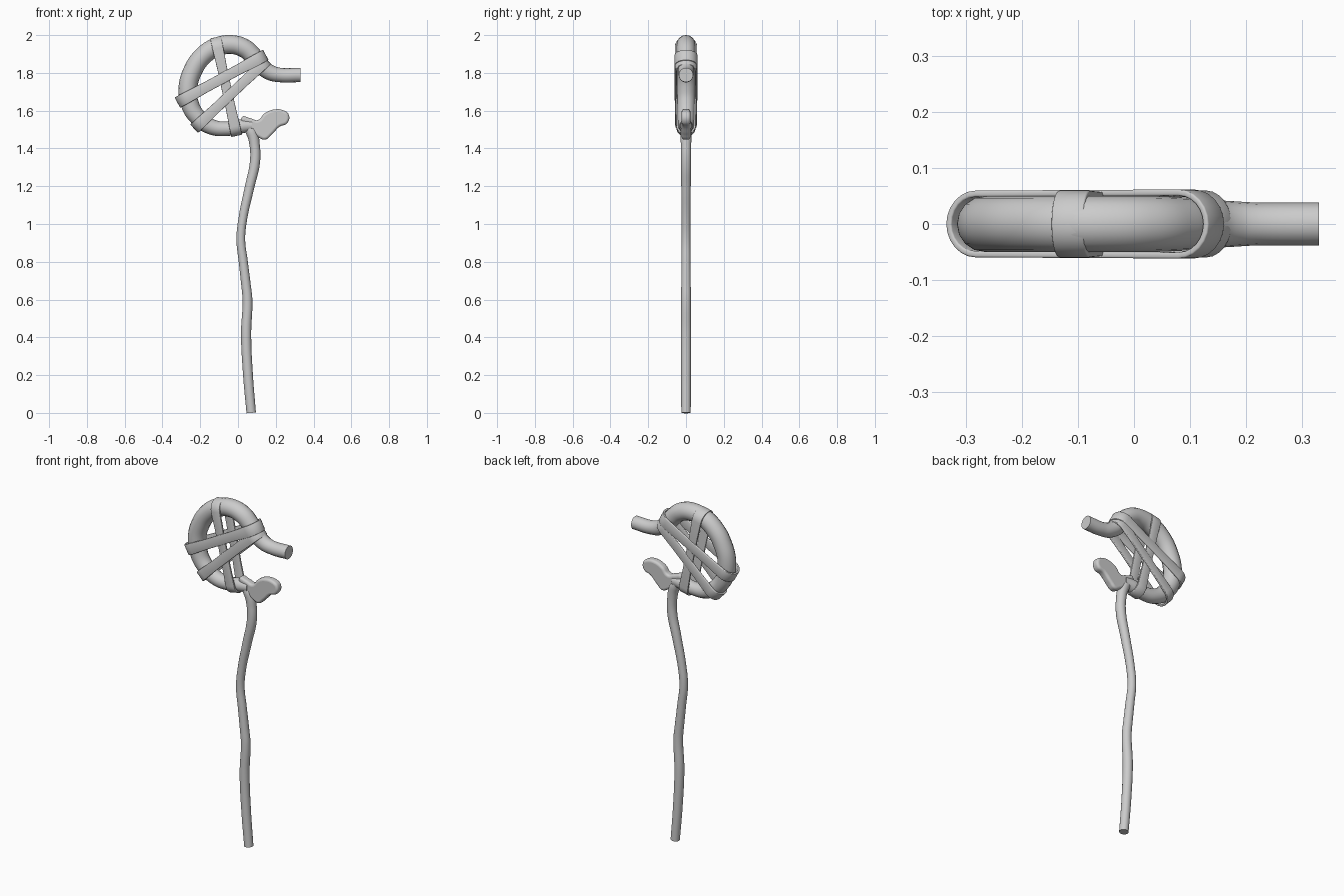
import bpy, bmesh, math
from mathutils import Vector

if "Cube" in bpy.data.objects:
    bpy.data.objects.remove(bpy.data.objects["Cube"])


def finish(ob, angle=40):
    # turn curves into meshes and smooth them
    bpy.ops.object.select_all(action='DESELECT')
    bpy.context.view_layer.objects.active = ob
    ob.select_set(True)
    if ob.type == 'CURVE':
        bpy.ops.object.convert(target='MESH')
    bpy.ops.object.shade_smooth_by_angle(angle=math.radians(angle))


def add_spline(cu, pts, cyclic=False):
    sp = cu.splines.new('BEZIER')
    sp.bezier_points.add(len(pts) - 1)
    sp.use_cyclic_u = cyclic
    for bp, (co, r) in zip(sp.bezier_points, pts):
        bp.co = co
        bp.radius = r
        bp.handle_left_type = bp.handle_right_type = 'AUTO'
    sp.resolution_u = 8


def tube(name, pts):
    # round tube through (x, z, radius) points
    cu = bpy.data.curves.new(name, 'CURVE')
    cu.dimensions = '3D'
    cu.bevel_depth = 1.0
    cu.bevel_resolution = 6
    cu.use_fill_caps = True
    add_spline(cu, [((x, 0, z), r) for x, z, r in pts])
    ob = bpy.data.objects.new(name, cu)
    bpy.context.collection.objects.link(ob)
    finish(ob)


def strap(name, a, b, ra, rb, width, thick=0.011):
    # flat band looped around the ring between outer end points a and b
    A, B = Vector((a[0], 0, a[1])), Vector((b[0], 0, b[1]))
    d = (B - A).normalized()
    Y = Vector((0, 1, 0))
    w = d.cross(Y)
    n = 12
    path = []
    for end, r, s in ((A, ra, -1), (B, rb, 1)):
        c = end - d * s * r
        for i in range(n + 1):
            t = math.pi * i / n - math.pi / 2
            path.append((c + d * s * r * math.cos(t) + Y * s * -r * math.sin(t), 1.0))
        # narrower mid-span on the free side
        o, ro = (B, rb) if s < 0 else (A, ra)
        side = -1 if s < 0 else 1
        p0, p1 = path[-1][0], o + d * s * ro
        y0, y1 = p0.y, math.copysign(ro, p0.y)
        for f in (0.25, 0.5, 0.75):
            p = p0.lerp(p1, f)
            p.y = y0 + (y1 - y0) * f
            path.append((p, 0.9))
    bm = bmesh.new()
    rows = [[bm.verts.new(p + w * width * k * u) for k in (-0.5, 0, 0.5)] for p, u in path]
    for i in range(len(rows)):
        r0, r1 = rows[i], rows[(i + 1) % len(rows)]
        for j in range(2):
            bm.faces.new((r0[j], r0[j + 1], r1[j + 1], r1[j]))
    bmesh.ops.recalc_face_normals(bm, faces=bm.faces)
    me = bpy.data.meshes.new(name)
    bm.to_mesh(me)
    bm.free()
    ob = bpy.data.objects.new(name, me)
    bpy.context.collection.objects.link(ob)
    mod = ob.modifiers.new('thickness', 'SOLIDIFY')
    mod.thickness = thick
    mod.offset = 0
    bev = ob.modifiers.new('soft_edge', 'BEVEL')
    bev.width = 0.003
    bev.segments = 2
    finish(ob)


# crooked staff
tube('staff', [(0.07, 0, 0.025), (0.053, 0.2, 0.026), (0.043, 0.42, 0.027), (0.05, 0.6, 0.026),
               (0.042, 0.68, 0.025), (0.028, 0.8, 0.024), (0.015, 0.92, 0.023), (0.026, 1.03, 0.023),
               (0.060, 1.19, 0.025), (0.090, 1.33, 0.027), (0.089, 1.41, 0.027),
               (0.072, 1.485, 0.030), (0.035, 1.535, 0.025)])

# curled head
tube('curled_head', [(0.075, 1.52, 0.030), (0.02, 1.517, 0.037), (-0.06, 1.504, 0.038),
                     (-0.14, 1.514, 0.041), (-0.21, 1.562, 0.045), (-0.255, 1.635, 0.048),
                     (-0.265, 1.72, 0.050), (-0.24, 1.81, 0.050), (-0.185, 1.89, 0.050),
                     (-0.115, 1.936, 0.050), (-0.04, 1.95, 0.050), (0.03, 1.932, 0.050),
                     (0.08, 1.89, 0.048), (0.12, 1.84, 0.045), (0.17, 1.802, 0.041),
                     (0.22, 1.789, 0.038), (0.33, 1.789, 0.038)])

# leaf-shaped side shoot
cu = bpy.data.curves.new('side_shoot', 'CURVE')
cu.dimensions = '2D'
cu.fill_mode = 'BOTH'
cu.extrude = 0.009
cu.bevel_depth = 0.014
cu.bevel_resolution = 4
cu.offset = -0.014
outline = [(0.02, 1.565), (0.065, 1.56), (0.105, 1.55), (0.14, 1.585), (0.19, 1.606), (0.24, 1.602),
           (0.268, 1.58), (0.262, 1.535), (0.22, 1.515), (0.18, 1.475), (0.145, 1.447),
           (0.11, 1.458), (0.06, 1.50)]
add_spline(cu, [((x, z, 0), 1) for x, z in outline], True)
shoot = bpy.data.objects.new('side_shoot', cu)
shoot.rotation_euler.x = math.pi / 2
bpy.context.collection.objects.link(shoot)
finish(shoot)

# bands wound around the head
strap('strap_steep', (-0.118, 1.983), (-0.008, 1.472), 0.054, 0.046, 0.058)
strap('strap_upper', (-0.316, 1.645), (0.142, 1.893), 0.054, 0.056, 0.062)
strap('strap_lower', (-0.228, 1.508), (0.150, 1.865), 0.052, 0.054, 0.060)
